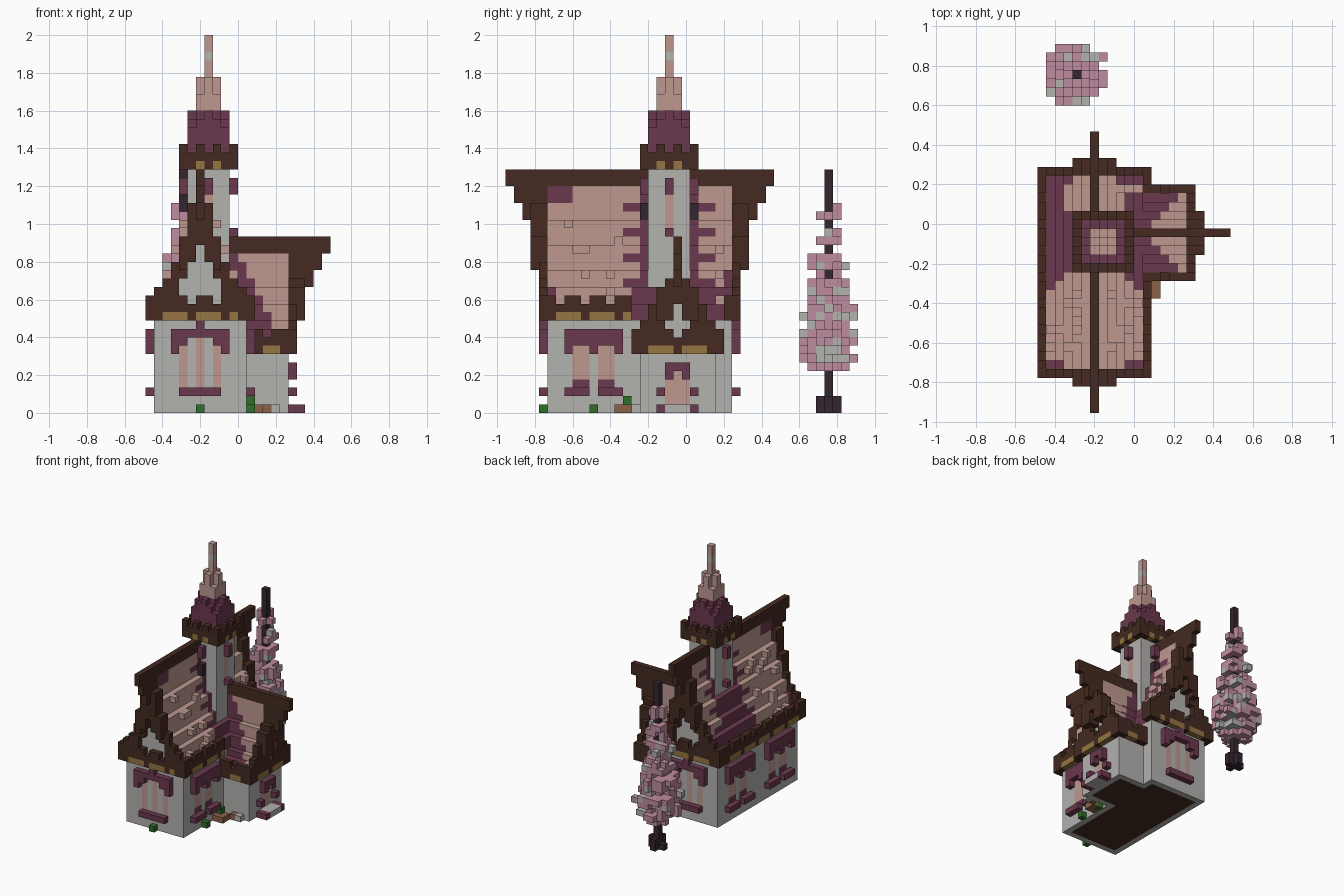
import bpy, bmesh, random
from mathutils import Vector

random.seed(7)
cube = bpy.data.objects.get("Cube")
if cube:
    bpy.data.objects.remove(cube)

V = 2 / 45                                  # block size
ORIGIN = Vector((-11 * V, -21.5 * V, 0))
COLOURS = {
    "stone_grey": (0.45, 0.445, 0.43), "maroon": (0.147, 0.040, 0.076),
    "rose_tile": (0.51, 0.315, 0.28), "dark_timber": (0.058, 0.023, 0.015),
    "gold": (0.30, 0.18, 0.054), "leaf_green": (0.028, 0.156, 0.021),
    "blossom_pink": (0.52, 0.262, 0.352), "trunk_purple": (0.034, 0.018, 0.030),
    "clay": (0.262, 0.12, 0.065),
}
GREY, MAROON, ROSE, TIMBER, GOLD, GREEN, BLOSSOM, TRUNK, CLAY = range(9)
mats = []
for name, rgb in COLOURS.items():
    m = bpy.data.materials.new(name)
    m.use_nodes = True
    m.diffuse_color = (*rgb, 1)
    m.node_tree.nodes["Principled BSDF"].inputs["Base Color"].default_value = (*rgb, 1)
    mats.append(m)

cells = {}                                  # block position -> (part, colour)


def box(part, col, i, j, k):
    """Fill a block range; each range is (start, end)."""
    for a in range(*i):
        for b in range(*j):
            for c in range(*k):
                cells[a, b, c] = (part, col)


def dot(part, col, i, j, k):
    cells[i, j, k] = (part, col)


# Walls
box("walls", GREY, (1, 12), (5, 27), (0, 11))
box("walls", GREY, (12, 17), (16, 25), (0, 8))

# Main roof: stepped columns with grey gable ends
ROOF = [27, 23, 20, 17, 15, 13, 12]
VTOP = [29, 25, 21, 18, 16, 15, 14]
VLOW = [20, 18, 16, 14, 12, 11, 11]


def main_colour(j, k):
    d = abs(j - 19)
    if d < 4 + 2 * (k % 3 == 0) or (k < 15 and abs(j - 10) > 4):
        return MAROON
    if (k >= 25 and j < 8) or (k < 17 and j > 25):
        return MAROON
    return ROSE


for d in range(6):
    for i in {6 - d, 6 + d}:
        for j in range(4, 28):
            for k in range(11, ROOF[d]):
                gable = j in (4, 5, 26, 27) and k < ROOF[d + 1]
                if 4 < j < 27 or not gable:
                    dot("main_roof", GREY if gable else main_colour(j, k), i, j, k)

# Raised loose tiles on the main roof
for side in (-1, 1):
    for n in range(13):
        d = random.randint(1, 4)
        j = random.choice((7, 8, 9, 10, 11, 12, 13, 25))
        k = random.randint(ROOF[d + 1], ROOF[d] - 1)
        dot("loose_tiles", ROSE, 6 + side * (d + 1), j, k)

# Main gable verges, ridge and brackets
for d in range(7):
    for i in {6 - d, 6 + d}:
        for j in (4, 27):
            box("main_verges", TIMBER, (i, i + 1), (j, j + 1), (VLOW[d], VTOP[d]))
        if d < 3:
            for j in (3, 28):
                box("main_verges", TIMBER, (i, i + 1), (j, j + 1), (max(17, VLOW[d]), VTOP[d]))
box("main_ridge", TIMBER, (6, 7), (0, 32), (27, 29))
for n, k in ((1, 25), (2, 23)):
    box("main_ridge", TIMBER, (6, 7), (n, 4), (k, k + 2))
    box("main_ridge", TIMBER, (6, 7), (28, 32 - n), (k, k + 2))


def band(part, place, count, k, skip=()):
    """Timber band with gold panels below and notches above."""
    for n in range(count):
        if n in skip:
            continue
        for c in range(3):
            if c == 2 and n % 3 == 2:
                continue
            panel = c == 0 and 1 < n < count - 2 and n % 4 != 1
            dot(part, GOLD if panel else TIMBER, *place(n), k + c)


for j in (4, 27):
    band("main_bands", lambda n: (n, j), 13, 11)
band("main_bands", lambda n: (0, n + 4), 24, 11)
band("main_bands", lambda n: (12, n + 4), 24, 11, range(11, 22))

# Side wing roof
WROOF = [19, 15, 13, 11, 10, 9, 8]
WTOP = [21, 16, 15, 13, 11, 10]
WLOW = [13, 11, 10, 8, 7, 7]
for d in range(6):
    for j in {20 - d, 20 + d}:
        for i in range(8, 18):
            for k in range(7, WROOF[d]):
                if (i, j, k) in cells:
                    continue
                gable = i >= 16 and k < WROOF[d + 1]
                if i < 17 or not gable:
                    tile = ROSE if i >= 11 + (18 - k) * 0.5 else MAROON
                    dot("wing_roof", GREY if gable else tile, i, j, k)
        box("wing_verge", TIMBER, (17, 18), (j, j + 1), (WLOW[d], WTOP[d]))
        if d < 3:
            box("wing_verge", TIMBER, (18, 19), (j, j + 1), (max(11, WLOW[d]), WTOP[d]))
box("wing_ridge", TIMBER, (10, 22), (20, 21), (19, 21))
box("wing_ridge", TIMBER, (18, 21), (20, 21), (17, 19))
box("wing_ridge", TIMBER, (18, 20), (20, 21), (15, 17))
for j in (15, 25):
    band("wing_bands", lambda n: (12 + n, j), 6, 7)
band("wing_bands", lambda n: (17, 15 + n), 11, 7)

# Tower shaft
box("tower", GREY, (5, 10), (17, 22), (11, 29))
for i, face in ((4, 5), (10, 9)):
    box("tower_windows", MAROON, (i, i + 1), (19, 20), (26, 28))
    dot("tower_windows", MAROON, i, 19, 21)
    box("tower", ROSE, (face, face + 1), (19, 20), (22, 26))
for j, face in ((16, 17), (22, 21)):
    box("tower_windows", MAROON, (7, 8), (j, j + 1), (26, 28))
    box("tower_windows", TRUNK, (7, 8), (j, j + 1), (23, 25))
    box("tower", ROSE, (7, 8), (face, face + 1), (21, 26))

# Tower cap, tiered spire
box("tower_cap", TIMBER, (4, 11), (16, 23), (29, 31))
for n in range(7):
    for i, j in ((4 + n, 16), (4 + n, 22), (4, 16 + n), (10, 16 + n)):
        if n % 2 == 0:
            dot("tower_cap", TIMBER, i, j, 31)
        if n in (2, 4):
            dot("tower_cap", GOLD, i, j, 29)


def tier(part, col, r, low, mid, top):
    """Square block whose corners stop early."""
    for a in range(-r, r + 1):
        for b in range(-r, r + 1):
            end = mid if abs(a) == r and abs(b) == r else top
            box(part, col, (7 + a, 8 + a), (19 + b, 20 + b), (low, end))


tier("tower_roof", MAROON, 2, 31, 34, 35)
box("tower_roof", MAROON, (5, 10), (19, 20), (35, 36))
box("tower_roof", MAROON, (7, 8), (17, 22), (35, 36))
tier("spire", MAROON, 1, 35, 36, 36)
tier("spire", ROSE, 1, 36, 38, 40)
box("spire", ROSE, (7, 8), (19, 20), (40, 45))
dot("spire", GREY, 7, 19, 42)

# Gable windows, front and back
for j, face in ((4, 5), (27, 26)):
    row = (j, j + 1)
    box("gable_windows", MAROON, (3, 10), row, (9, 10))
    dot("gable_windows", MAROON, 6, j, 10)
    for i in (3, 9):
        box("gable_windows", MAROON, (i, i + 1), row, (7, 9))
    for i in (4, 8):
        dot("gable_windows", MAROON, i, j, 8)
    box("gable_windows", MAROON, (4, 9), row, (2, 3))
    for i in (4, 6, 8):
        box("walls", ROSE, (i, i + 1), (face, face + 1), (3, 9))

# Paired side windows
for i, face, start in ((12, 11, 7), (0, 1, 7), (0, 1, 18)):
    col = (i, i + 1)
    box("side_windows", MAROON, col, (start, start + 7), (8, 10))
    for j in (start, start + 3, start + 6):
        dot("side_windows", MAROON, i, j, 7)
    for j in (start + 1, start + 4):
        box("side_windows", MAROON, col, (j, j + 2), (2, 3))
        box("walls", ROSE, (face, face + 1), (j, j + 2), (4, 8))
        box("walls", MAROON, (face, face + 1), (j, j + 2), (3, 4))
    for j in (start, start + 6):
        dot("side_windows", MAROON, i, j, 2)

# Wing door and step
box("walls", ROSE, (16, 17), (19, 22), (1, 5))
box("wing_door", MAROON, (17, 18), (19, 22), (5, 6))
for j in (19, 21):
    dot("wing_door", MAROON, 17, j, 4)
for j in (18, 22):
    dot("wing_door", MAROON, 17, j, 2)
    box("wing_step", MAROON, (17, 19), (j, j + 1), (0, 1))
box("wing_step", GREY, (17, 19), (19, 22), (0, 1))

# Plants and path by the wall
for p in ((6, 4, 0), (12, 10, 0), (12, 14, 0), (12, 14, 1)):
    dot("shrubs", GREEN, *p)
for p in ((12, 13, 0), (13, 13, 0), (13, 14, 0), (14, 15, 0)):
    dot("path", CLAY, *p)
dot("path", GREY, 15, 15, 0)

# Blossom tree
box("tree_trunk", TRUNK, (4, 5), (38, 39), (0, 29))
for i, j, h in ((4, 37, 2), (4, 39, 2), (3, 38, 1), (5, 38, 2)):
    box("tree_trunk", TRUNK, (i, i + 1), (j, j + 1), (0, h))
for k in range(5, 28):
    r = 4.3 * (1 - (k - 5) / 25) - (0.9 if k % 3 == 1 else 0)
    r = min(r, 2.2 + (k - 5))
    for i in range(0, 8):
        for j in range(34, 43):
            d = ((i - 3.8) ** 2 + (j - 38) ** 2) ** 0.5
            if 0.5 < d <= r and (d < r - 1 or random.random() < 0.6):
                pale = random.random() < (0.4 if i > 4 else 0.1)
                dot("tree_crown", GREY if pale else BLOSSOM, i, j, k)

# Turn the blocks into one mesh per part, keeping outside faces only
DIRS = [Vector(s) for s in ((1, 0, 0), (-1, 0, 0), (0, 1, 0), (0, -1, 0), (0, 0, 1), (0, 0, -1))]


def is_floor(i, j, k):
    return k == 0 and ((1 < i < 11 and 5 < j < 26) or (10 < i < 16 and 16 < j < 24))


for part in sorted({p for p, c in cells.values()}):
    bm = bmesh.new()
    corners = {}
    for pos, (owner, col) in cells.items():
        if owner != part:
            continue
        for n in DIRS:
            if tuple(int(a + b) for a, b in zip(pos, n)) in cells:
                continue
            u = Vector((n.y, n.z, n.x))
            w = n.cross(u)
            mid = Vector(pos) + Vector((0.5, 0.5, 0.5)) + n / 2
            ring = []
            for a, b in ((-1, -1), (1, -1), (1, 1), (-1, 1)):
                p = mid + (u * a + w * b) / 2
                key = tuple(round(x) for x in p)
                if key not in corners:
                    corners[key] = bm.verts.new(Vector(key) * V + ORIGIN)
                ring.append(corners[key])
            f = bm.faces.new(ring)
            f.material_index = TIMBER if n.z < 0 and is_floor(*pos) else col
    me = bpy.data.meshes.new(part)
    bm.to_mesh(me)
    bm.free()
    for m in mats:
        me.materials.append(m)
    bpy.context.collection.objects.link(bpy.data.objects.new(part, me))
